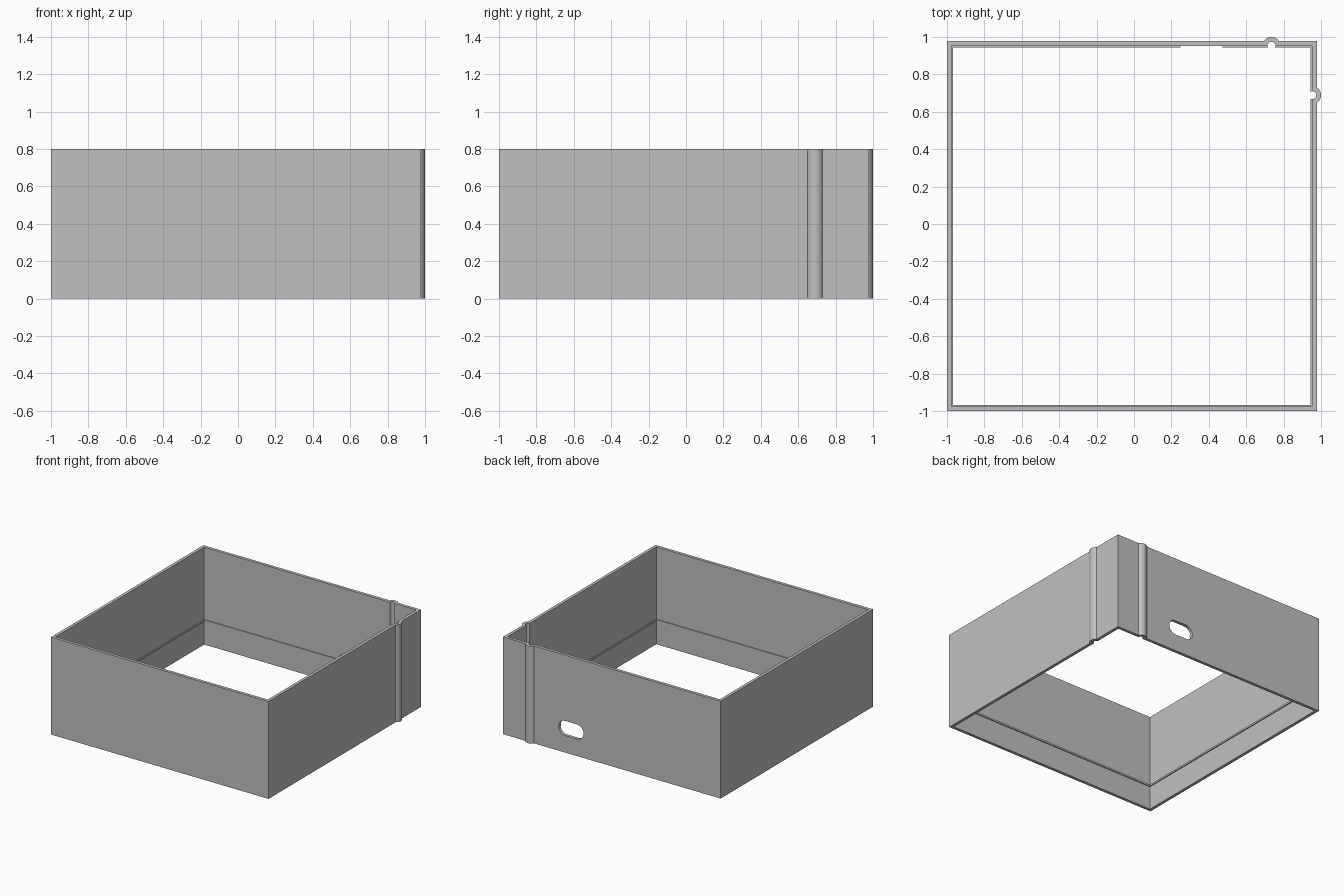
import bpy, bmesh, math

if "Cube" in bpy.data.objects:
    bpy.data.objects.remove(bpy.data.objects["Cube"])

LO, HI, WALL, HEIGHT = -1.0, 0.978, 0.025, 0.8
INNER = HI - WALL
BEAD_R, NOTCH_R = 0.047, 0.021
RIGHT_BEAD, BACK_BEAD = (INNER, 0.689), (0.735, INNER)
SLOT_X, SLOT_Z, SLOT_R, SLOT_HALF = 0.36, 0.2, 0.06, 0.113

grey = bpy.data.materials.new("light grey")
grey.diffuse_color = (0.53, 0.53, 0.53, 1)
grey.use_nodes = True
grey.node_tree.nodes["Principled BSDF"].inputs["Base Color"].default_value = grey.diffuse_color


def arc(c, r, a0, a1, n=16):
    step = math.radians(a1 - a0) / n
    return [(c[0] + r * math.cos(math.radians(a0) + i * step),
             c[1] + r * math.sin(math.radians(a0) + i * step)) for i in range(n + 1)]


def finish(name, bm):
    bmesh.ops.recalc_face_normals(bm, faces=bm.faces)
    mesh = bpy.data.meshes.new(name)
    bm.to_mesh(mesh)
    bm.free()
    mesh.materials.append(grey)
    ob = bpy.data.objects.new(name, mesh)
    bpy.context.collection.objects.link(ob)
    return ob


def ring(name, outer, inner, z0, z1):
    """Closed band between two matching loops."""
    bm = bmesh.new()
    loops = [[bm.verts.new((x, y, z)) for x, y in pts]
             for pts, z in ((outer, z0), (outer, z1), (inner, z1), (inner, z0))]
    n = len(outer)
    for k in range(4):
        a, b = loops[k], loops[(k + 1) % 4]
        for i in range(n):
            j = (i + 1) % n
            bm.faces.new((a[i], a[j], b[j], b[i]))
    return finish(name, bm)


def prism(name, pts, vec):
    """Closed solid from 3D outline pushed along vec."""
    bm = bmesh.new()
    face = bm.faces.new([bm.verts.new(p) for p in pts])
    ext = bmesh.ops.extrude_face_region(bm, geom=[face], use_keep_orig=True)
    bmesh.ops.translate(bm, vec=vec, verts=[v for v in ext["geom"] if isinstance(v, bmesh.types.BMVert)])
    ob = finish(name, bm)
    ob.hide_render = True
    return ob


def cut(ob, cutters):
    bpy.context.view_layer.objects.active = ob
    for c in cutters:
        mod = ob.modifiers.new("cut", "BOOLEAN")
        mod.operation, mod.solver, mod.object = "DIFFERENCE", "EXACT", c
        bpy.ops.object.modifier_apply(modifier=mod.name)


def square(lo, hi):
    return [(lo, lo), (hi, lo), (hi, hi), (lo, hi)]


def beaded(lo, hi, r, skip):
    """Square outline with a round bulge on the right and back sides."""
    return ([(lo, lo), (hi, lo)] + arc(RIGHT_BEAD, r, -90 + skip, 90 - skip)
            + [(hi, hi)] + arc(BACK_BEAD, r, skip, 180 - skip) + [(lo, hi)])


# Walls with hollow beads
skip = math.degrees(math.asin(WALL / BEAD_R))
walls = ring("walls", beaded(LO, HI, BEAD_R, skip),
             beaded(LO + WALL, INNER, NOTCH_R, 0), 0, HEIGHT)

# Thin rib around the inside
rib = ring("inner_rib", square(LO + 0.02, INNER + 0.005),
           square(LO + WALL + 0.008, INNER - 0.008), 0.193, 0.207)

# Cutters: rounded slot in the back wall, and bead channels through the rib
d = SLOT_HALF - SLOT_R
outline = arc((SLOT_X + d, SLOT_Z), SLOT_R, -90, 90) + arc((SLOT_X - d, SLOT_Z), SLOT_R, 90, 270)
slot = prism("slot_cutter", [(x, 0.9, z) for x, z in outline], (0, 0.2, 0))
channels = [prism("channel_cutter", [(x, y, 0.1) for x, y in arc(c, NOTCH_R, 0, 360, 32)[:-1]], (0, 0, 0.2))
            for c in (RIGHT_BEAD, BACK_BEAD)]
cut(walls, [slot])
cut(rib, [slot] + channels)
for c in [slot] + channels:
    bpy.data.objects.remove(c)

# Smooth the round surfaces only
bpy.ops.object.select_all(action="DESELECT")
for ob in (walls, rib):
    ob.select_set(True)
bpy.context.view_layer.objects.active = walls
bpy.ops.object.shade_smooth_by_angle(angle=math.radians(25))
